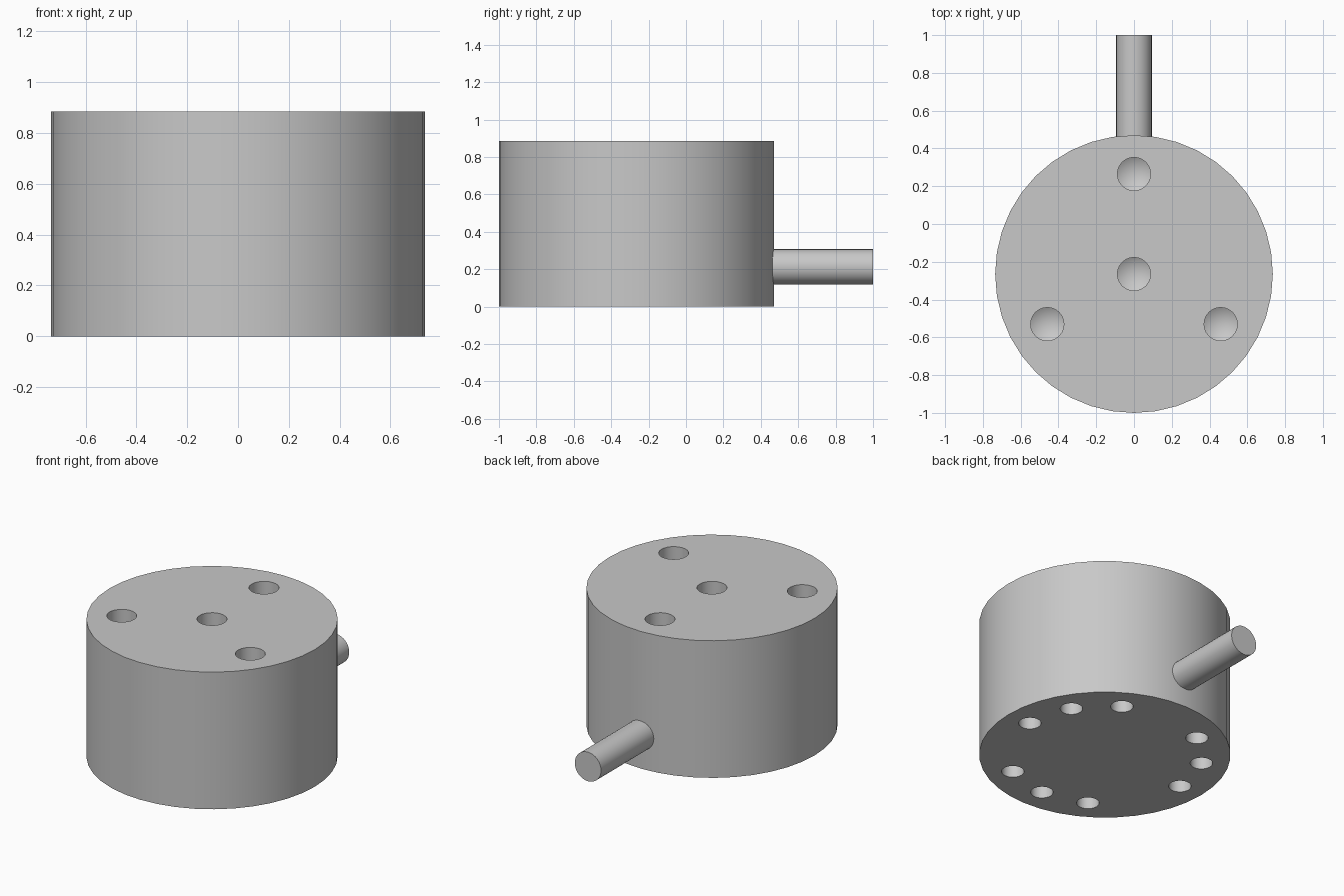
import bpy, bmesh, math
from mathutils import Matrix, Vector

if "Cube" in bpy.data.objects:
    bpy.data.objects.remove(bpy.data.objects["Cube"])

CENTRE_Y = -0.265
RADIUS = 0.735
HEIGHT = 0.885

grey = bpy.data.materials.new("machined grey")
grey.use_nodes = True
colour = (0.58, 0.58, 0.58, 1)
grey.diffuse_color = colour
grey.node_tree.nodes["Principled BSDF"].inputs["Base Color"].default_value = colour


def make_object(name, bm):
    mesh = bpy.data.meshes.new(name)
    bm.to_mesh(mesh)
    bm.free()
    mesh.materials.append(grey)
    obj = bpy.data.objects.new(name, mesh)
    bpy.context.collection.objects.link(obj)
    return obj


def cylinder(name, radius, length, sides, matrix):
    bm = bmesh.new()
    bmesh.ops.create_cone(bm, cap_ends=True, segments=sides, radius1=radius,
                          radius2=radius, depth=length, matrix=matrix)
    return make_object(name, bm)


def smooth(obj):
    bpy.ops.object.select_all(action="DESELECT")
    obj.select_set(True)
    bpy.context.view_layer.objects.active = obj
    bpy.ops.object.shade_smooth_by_angle(angle=math.radians(30))


def on_ring(radius, degrees, z):
    a = math.radians(degrees)
    return Vector((radius * math.cos(a), CENTRE_Y + radius * math.sin(a), z))


def drill_hole(target, radius, depth, matrix):
    """Cut a blind hole with a pointed bottom, straight down from the matrix origin."""
    lift = 0.05
    bm = bmesh.new()
    bmesh.ops.create_cone(bm, cap_ends=True, segments=24, radius1=radius,
                          radius2=radius, depth=depth + lift,
                          matrix=Matrix.Translation((0, 0, (lift - depth) / 2)))
    bm.normal_update()
    bottom = min(bm.faces, key=lambda f: f.calc_center_median().z)
    tip = bmesh.ops.poke(bm, faces=[bottom])["verts"][0]
    tip.co.z = -depth - 0.6 * radius
    bmesh.ops.transform(bm, matrix=matrix, verts=bm.verts)
    bmesh.ops.recalc_face_normals(bm, faces=bm.faces)
    cutter = make_object("hole_cutter", bm)
    cutter.hide_render = True

    cut = target.modifiers.new("hole", "BOOLEAN")
    cut.operation = "DIFFERENCE"
    cut.solver = "EXACT"
    cut.object = cutter
    bpy.context.view_layer.objects.active = target
    bpy.ops.object.modifier_apply(modifier=cut.name)
    bpy.data.objects.remove(cutter)


# Round body
body = cylinder("round_body", RADIUS, HEIGHT, 40,
                Matrix.Translation((0, CENTRE_Y, HEIGHT / 2)))

# Top holes: one central and three around it; bottom holes: three groups of three
upside_down = Matrix.Rotation(math.pi, 4, "X")
drill_hole(body, 0.088, 0.3, Matrix.Translation((0, CENTRE_Y, HEIGHT)))
for turn in (0, 120, 240):
    drill_hole(body, 0.088, 0.3, Matrix.Translation(on_ring(0.53, 90 + turn, HEIGHT)))
    for step in (0, 30, 60):
        place = Matrix.Translation(on_ring(0.573, turn + step, 0))
        drill_hole(body, 0.066, 0.25, place @ upside_down)
smooth(body)

# Rod sticking out of the back
start = CENTRE_Y + RADIUS - 0.03
rod = cylinder("back_rod", 0.094, 1 - start, 32,
               Matrix.Translation((0, (1 + start) / 2, 0.213))
               @ Matrix.Rotation(math.pi / 2, 4, "X"))
smooth(rod)
